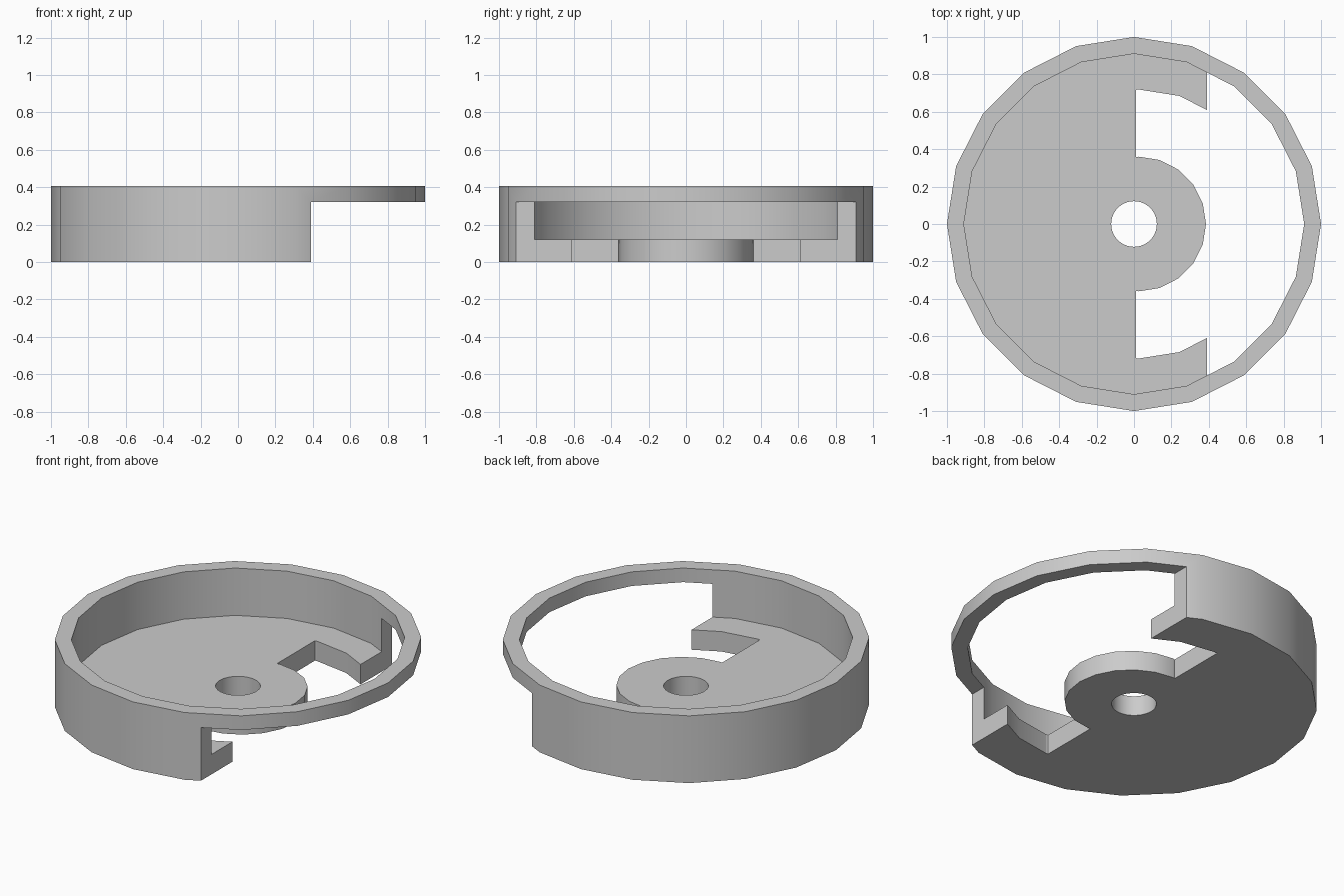
import bpy, bmesh, math
from math import cos, sin, pi

if "Cube" in bpy.data.objects:
    bpy.data.objects.remove(bpy.data.objects["Cube"])

HEIGHT, FLOOR, RIM_BOTTOM = 0.405, 0.12, 0.32
SIDES = 20

grey = bpy.data.materials.new("plain grey")
grey.use_nodes = True
grey.diffuse_color = (0.6, 0.6, 0.6, 1)
grey.node_tree.nodes["Principled BSDF"].inputs["Base Color"].default_value = (0.6, 0.6, 0.6, 1)


def arc(radius, start, end, steps, cx=0.0):
    """Points along an arc, both ends included."""
    angles = [start + (end - start) * i / steps for i in range(steps + 1)]
    return [(cx + radius * cos(a), radius * sin(a)) for a in angles]


def circle(radius, sides):
    return arc(radius, 0, 2 * pi, sides)[:-1]


def prism(name, outline, low, high):
    """Extrude a flat outline between two heights."""
    bm = bmesh.new()
    face = bm.faces.new([bm.verts.new((x, y, low)) for x, y in outline])
    ext = bmesh.ops.extrude_face_region(bm, geom=[face])
    tops = [g for g in ext["geom"] if isinstance(g, bmesh.types.BMVert)]
    bmesh.ops.translate(bm, verts=tops, vec=(0, 0, high - low))
    bmesh.ops.recalc_face_normals(bm, faces=bm.faces)
    mesh = bpy.data.meshes.new(name)
    bm.to_mesh(mesh)
    bm.free()
    mesh.materials.append(grey)
    obj = bpy.data.objects.new(name, mesh)
    bpy.context.collection.objects.link(obj)
    return obj


# Round pan with a raised wall
pan = prism("round_pan", circle(1, SIDES), 0, HEIGHT)

# Hollow, axle hole, crescent slot around the hub, and the opening under the rim
slot = ([(0.01, 0.717)] + arc(0.72, pi / 2, -pi / 2, SIDES // 2, 0.02)
        + [(0.01, -0.717), (0.01, -0.357)]
        + arc(0.36, -pi / 2, pi / 2, SIDES // 2, 0.025) + [(0.01, 0.357)])
opening = [(0.39, -1.2), (1.2, -1.2), (1.2, 1.2), (0.39, 1.2)]
cutters = [
    prism("hollow_cutter", circle(0.91, SIDES), FLOOR, 1),
    prism("axle_hole_cutter", circle(0.122, 48), -0.2, 0.3),
    prism("slot_cutter", slot, -0.25, 0.25),
    prism("opening_cutter", opening, -0.3, RIM_BOTTOM),
]

bpy.ops.object.select_all(action="DESELECT")
pan.select_set(True)
bpy.context.view_layer.objects.active = pan
for cutter in cutters:
    mod = pan.modifiers.new(cutter.name, "BOOLEAN")
    mod.operation = "DIFFERENCE"
    mod.solver = "EXACT"
    mod.object = cutter
    bpy.ops.object.modifier_apply(modifier=mod.name)
    bpy.data.objects.remove(cutter)

# Smooth round walls, crisp rims
bpy.ops.object.shade_smooth_by_angle(angle=math.radians(25))
